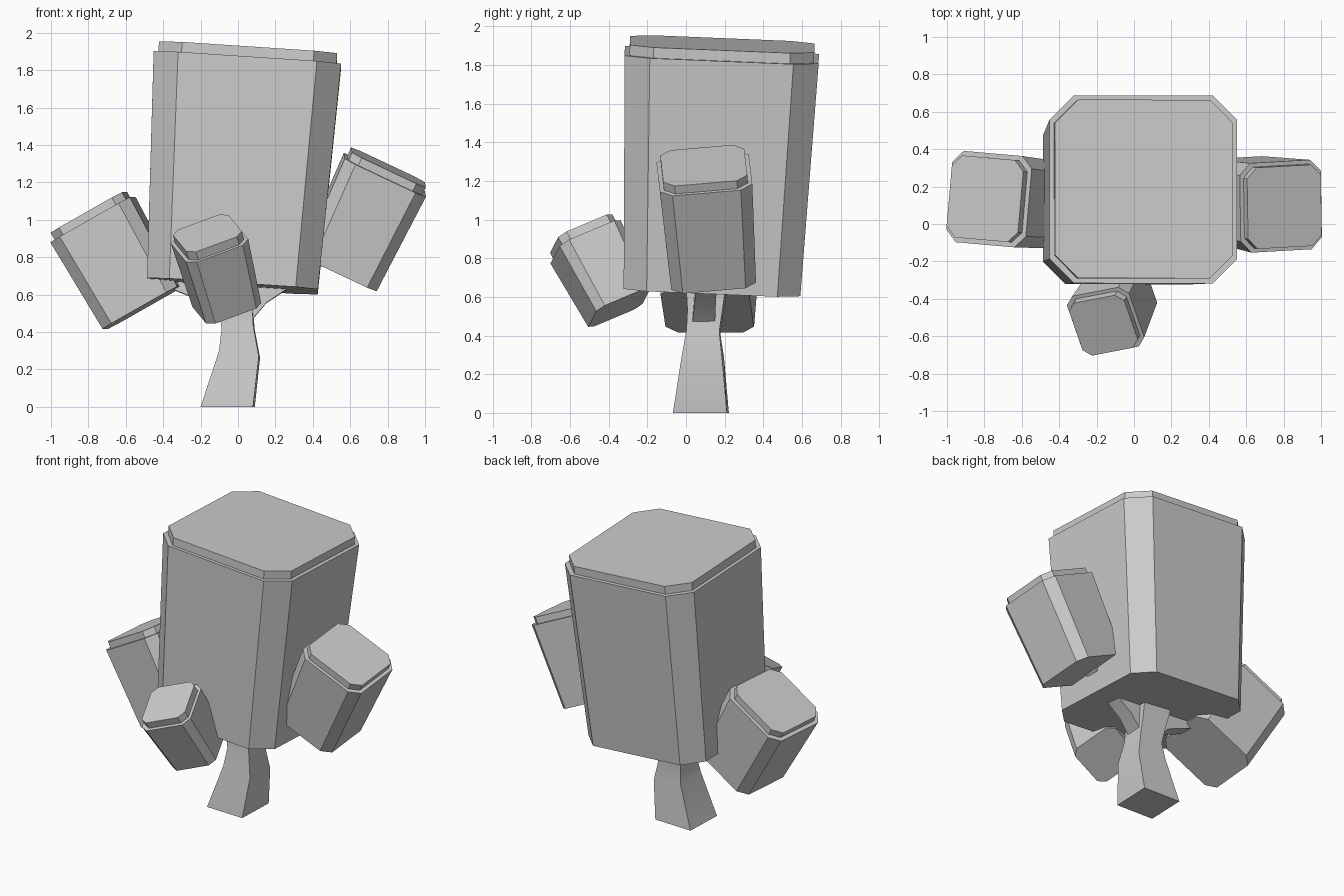
import bpy, bmesh, math
from mathutils import Vector, Quaternion

cube = bpy.data.objects.get("Cube")
if cube:
    bpy.data.objects.remove(cube, do_unlink=True)

grey = bpy.data.materials.new("light_grey")
grey.use_nodes = True
colour = (0.6, 0.6, 0.6, 1)
grey.diffuse_color = colour
grey.node_tree.nodes["Principled BSDF"].inputs["Base Color"].default_value = colour


def square(w, cut=0.0):
    """Square outline of width w, with corners cut off when cut > 0."""
    h = w / 2
    pts = []
    for i in range(4):
        turn = Quaternion((0, 0, 1), i * math.pi / 2)
        corner = [(h, h - cut, 0), (h - cut, h, 0)] if cut else [(h, h, 0)]
        pts += [turn @ Vector(p) for p in corner]
    return pts


def loft(name, rings):
    """Skin a closed solid through a list of equal-length rings."""
    bm = bmesh.new()
    loops = [[bm.verts.new(p) for p in ring] for ring in rings]
    n = len(loops[0])
    for a, b in zip(loops, loops[1:]):
        for i in range(n):
            j = (i + 1) % n
            bm.faces.new((a[i], a[j], b[j], b[i]))
    bm.faces.new(loops[0][::-1])
    bm.faces.new(loops[-1])
    bmesh.ops.recalc_face_normals(bm, faces=bm.faces)
    mesh = bpy.data.meshes.new(name)
    bm.to_mesh(mesh)
    bm.free()
    mesh.materials.append(grey)
    obj = bpy.data.objects.new(name, mesh)
    bpy.context.collection.objects.link(obj)
    return obj


def foliage(name, base, top, w_base, w_top, spin, inset, cap):
    """Flared block with cut corners and a stepped cap, along base to top."""
    base, axis = Vector(base), Vector(top) - Vector(base)
    rot = axis.to_track_quat('Z', 'Y')
    rot = Vector((0, 0, 1)).rotation_difference(axis) @ Quaternion((0, 0, 1), math.radians(spin))
    w_cap, h = w_top - 2 * inset, axis.length
    levels = [(w_base, 0), (w_top, h), (w_cap, h), (w_cap, h + cap)]
    rings = [[base + rot @ (p + Vector((0, 0, z))) for p in square(w, w * 0.13)]
             for w, z in levels]
    return loft(name, rings)


def limb(name, stations, spin=0):
    """Square tapering limb through (centre, width) stations, softly shaded."""
    pts = [Vector(c) for c, w in stations]
    rings = []
    for i, (c, w) in enumerate(stations):
        d = pts[min(i + 1, len(pts) - 1)] - pts[max(i - 1, 0)]
        if i == 0 and c[2] == 0:
            d = Vector((0, 0, 1))
        rot = Vector((0, 0, 1)).rotation_difference(d) @ Quaternion((0, 0, 1), math.radians(spin))
        rings.append([pts[i] + rot @ p for p in square(w)])
    obj = loft(name, rings)
    bpy.ops.object.select_all(action='DESELECT')
    obj.select_set(True)
    bpy.context.view_layer.objects.active = obj
    bpy.ops.object.shade_smooth_by_angle(angle=math.radians(35))


# Foliage blocks
foliage("main_foliage", (-0.03, 0.135, 0.645), (0.05, 0.185, 1.853), 0.915, 1.005, 0, 0.025, 0.055)
foliage("right_foliage", (-0.51, 0.11, 0.53), (-0.775, 0.133, 1.0), 0.46, 0.49, -5, 0.025, 0.045)
foliage("left_foliage", (0.54, 0.135, 0.725), (0.785, 0.095, 1.24), 0.44, 0.48, 2, 0.022, 0.045)
foliage("front_foliage", (-0.06, -0.345, 0.545), (-0.152, -0.52, 0.885), 0.32, 0.36, 15, 0.02, 0.05)

# Trunk and the two forks that vanish into the foliage
limb("trunk", [((-0.055, 0.077, 0), 0.28), ((0.008, 0.085, 0.28), 0.215),
               ((0, 0.09, 0.42), 0.17), ((-0.01, 0.1, 0.52), 0.18),
               ((-0.03, 0.11, 0.72), 0.22)], spin=-2)
limb("left_branch", [((0, 0.09, 0.47), 0.12), ((0.12, 0.1, 0.6), 0.11), ((0.5, 0.12, 0.85), 0.1)])
limb("right_branch", [((0, 0.09, 0.47), 0.12), ((-0.13, 0.1, 0.6), 0.11), ((-0.45, 0.11, 0.72), 0.1)])
